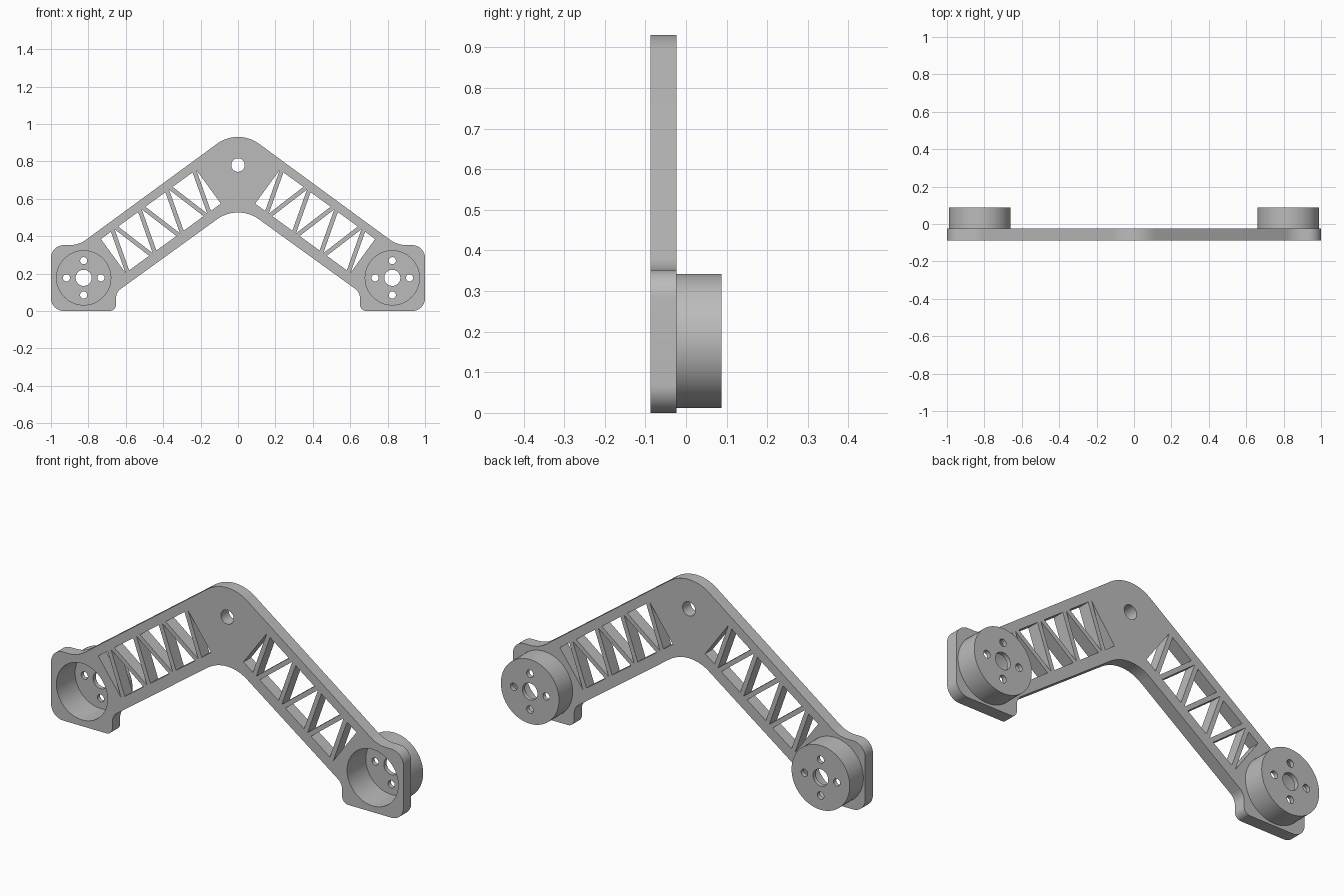
import bpy, bmesh
from math import cos, sin, tan, pi, radians
from mathutils import Vector, Matrix

if "Cube" in bpy.data.objects:
    bpy.data.objects.remove(bpy.data.objects["Cube"], do_unlink=True)

GREY = (0.5, 0.5, 0.5, 1)
metal = bpy.data.materials.new("plain_grey")
metal.use_nodes = True
metal.diffuse_color = GREY
metal.node_tree.nodes["Principled BSDF"].inputs["Base Color"].default_value = GREY

# Key sizes
FRONT, SEAT, BACK, FLOOR = -0.087, -0.024, 0.087, 0.065
CUP_X, CUP_Z, CUP_R, BORE_R = 0.825, 0.177, 0.165, 0.145


def circle(x, z, r, n=64):
    return [(x + r * cos(2 * pi * i / n), z + r * sin(2 * pi * i / n)) for i in range(n)]


def rounded(corners, steps=12):
    """Closed outline from (x, z, radius) corners, each replaced by an arc."""
    out = []
    for i, (x, z, r) in enumerate(corners):
        p = Vector((x, z, 0))
        a = (Vector((*corners[i - 1][:2], 0)) - p).normalized()
        b = (Vector((*corners[(i + 1) % len(corners)][:2], 0)) - p).normalized()
        half = a.angle(b) / 2
        reach = r / tan(half)
        centre = p + (a + b).normalized() * (r / sin(half))
        start = (p + a * reach - centre).normalized()
        end = (p + b * reach - centre).normalized()
        for k in range(steps + 1):
            q = centre + start.slerp(end, k / steps) * r
            out.append((q.x, q.y))
    return out


def slab(name, loops, y0, y1):
    """Flat part from an outline and its holes, filling y0 to y1."""
    curve = bpy.data.curves.new(name, "CURVE")
    curve.dimensions = "2D"
    curve.fill_mode = "BOTH"
    curve.extrude = (y1 - y0) / 2
    for loop in loops:
        spline = curve.splines.new("POLY")
        spline.points.add(len(loop) - 1)
        for point, (x, z) in zip(spline.points, loop):
            point.co = (x, z, 0, 1)
        spline.use_cyclic_u = True
    temp = bpy.data.objects.new(name + "_curve", curve)
    bpy.context.collection.objects.link(temp)
    graph = bpy.context.evaluated_depsgraph_get()
    mesh = bpy.data.meshes.new_from_object(temp.evaluated_get(graph))
    bpy.data.objects.remove(temp, do_unlink=True)
    bm = bmesh.new()
    bm.from_mesh(mesh)
    bmesh.ops.remove_doubles(bm, verts=bm.verts, dist=1e-5)
    bm.transform(Matrix.Translation((0, (y0 + y1) / 2, 0)) @ Matrix.Rotation(pi / 2, 4, "X"))
    bmesh.ops.recalc_face_normals(bm, faces=bm.faces)
    bm.to_mesh(mesh)
    bm.free()
    mesh.materials.clear()
    mesh.materials.append(metal)
    obj = bpy.data.objects.new(name, mesh)
    bpy.context.collection.objects.link(obj)
    return obj


def activate(obj):
    bpy.ops.object.select_all(action="DESELECT")
    obj.select_set(True)
    bpy.context.view_layer.objects.active = obj


# Bracket outline: peak, shoulder, square end pad, inner bend
side = [(0.852, 0.352, 0.15), (1, 0.352, 0.068), (1, 0, 0.068),
        (0.652, 0, 0.035), (0.652, 0.1, 0.06)]
corners = [(0, 0.976, 0.19)] + side + [(0, 0.571, 0.19)]
corners += [(-x, z, r) for x, z, r in reversed(side)]
loops = [rounded(corners), circle(0, 0.78, 0.036)]

# Truss windows: alternating triangles along each sloping arm
SLOPE, START, PITCH, STRUT, COUNT = radians(36), -0.263, 0.09, 0.024, 8
LOW, HIGH = 0.518, 0.742
END = START + PITCH * (COUNT - 1)
for sign in (1, -1):
    for j in range(COUNT):
        tip = START + PITCH * j
        tip_v, base_v = (LOW, HIGH) if j % 2 else (HIGH, LOW)
        half = PITCH - STRUT
        tri = [(tip, tip_v), (max(START, tip - half), base_v), (min(END, tip + half), base_v)]
        loops.append([(sign * (u * cos(SLOPE) + v * sin(SLOPE)),
                       v * cos(SLOPE) - u * sin(SLOPE)) for u, v in tri])
    loops.append(circle(sign * CUP_X, CUP_Z, BORE_R))
parts = [slab("bracket_plate", loops, FRONT, SEAT)]

# Motor cups: open at the front, drilled floor at the back
for name, x in (("left_cup", CUP_X), ("right_cup", -CUP_X)):
    holes = [circle(x, CUP_Z, 0.043, 40)]
    for k in range(4):
        a = k * pi / 2
        holes.append(circle(x + 0.092 * cos(a), CUP_Z + 0.092 * sin(a), 0.019, 24))
    cup = slab(name, [circle(x, CUP_Z, CUP_R)] + holes, SEAT, BACK)
    cutter = slab("pocket_cutter", [circle(x, CUP_Z, BORE_R)], FRONT, FLOOR)
    cutter.hide_render = True
    cut = cup.modifiers.new("pocket", "BOOLEAN")
    cut.operation = "DIFFERENCE"
    cut.solver = "EXACT"
    cut.object = cutter
    activate(cup)
    bpy.ops.object.modifier_apply(modifier=cut.name)
    bpy.data.objects.remove(cutter, do_unlink=True)
    parts.append(cup)

for part in parts:
    activate(part)
    bpy.ops.object.shade_smooth_by_angle(angle=radians(30))
